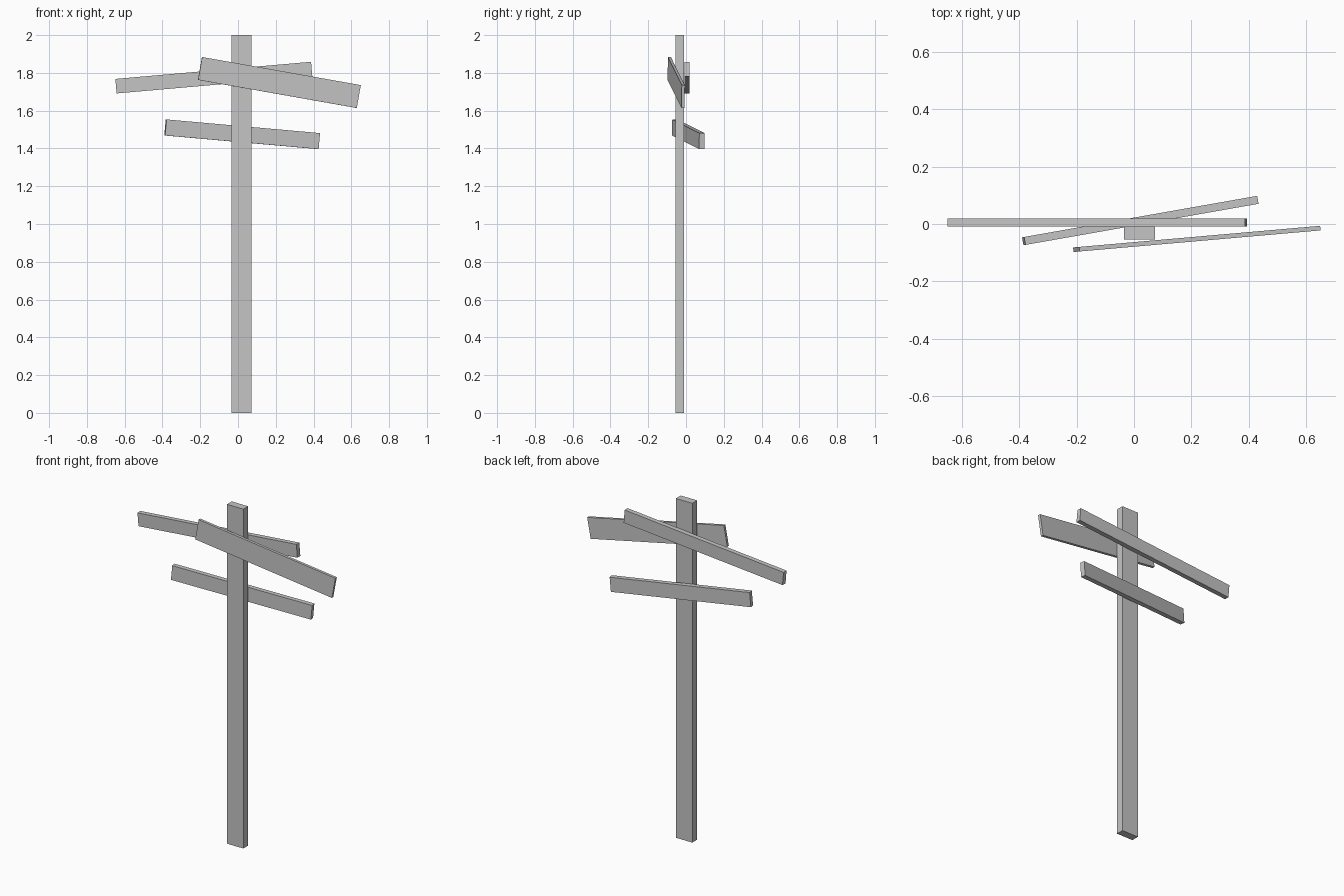
import bpy
from math import radians

# Remove the default cube
cube = bpy.data.objects.get("Cube")
if cube:
    bpy.data.objects.remove(cube, do_unlink=True)

# Single plain light grey material
GREY = (0.56, 0.56, 0.56, 1.0)
grey = bpy.data.materials.new("light_grey")
grey.use_nodes = True
grey.diffuse_color = GREY
bsdf = next(n for n in grey.node_tree.nodes if n.type == "BSDF_PRINCIPLED")
bsdf.inputs["Base Color"].default_value = GREY


def plank(name, centre, size, tilt=0, yaw=0):
    """Flat board: tilt lowers its +x end, yaw turns it about the vertical."""
    bpy.ops.mesh.primitive_cube_add(size=1, location=centre)
    board = bpy.context.object
    board.name = name
    board.scale = size
    board.rotation_euler = (0, radians(tilt), radians(yaw))
    board.data.materials.append(grey)
    return board


# Upright post
plank("post", (0.019, -0.032, 1.0), (0.107, 0.045, 2.0))

# Sign boards: one on the front, two on the back
plank("front_sign", (0.219, -0.052, 1.749), (0.856, 0.016, 0.123), tilt=10, yaw=5)
plank("upper_back_sign", (-0.128, 0.005, 1.775), (1.04, 0.028, 0.077), tilt=-5)
plank("lower_back_sign", (0.022, 0.012, 1.475), (0.828, 0.028, 0.085), tilt=5, yaw=10)
